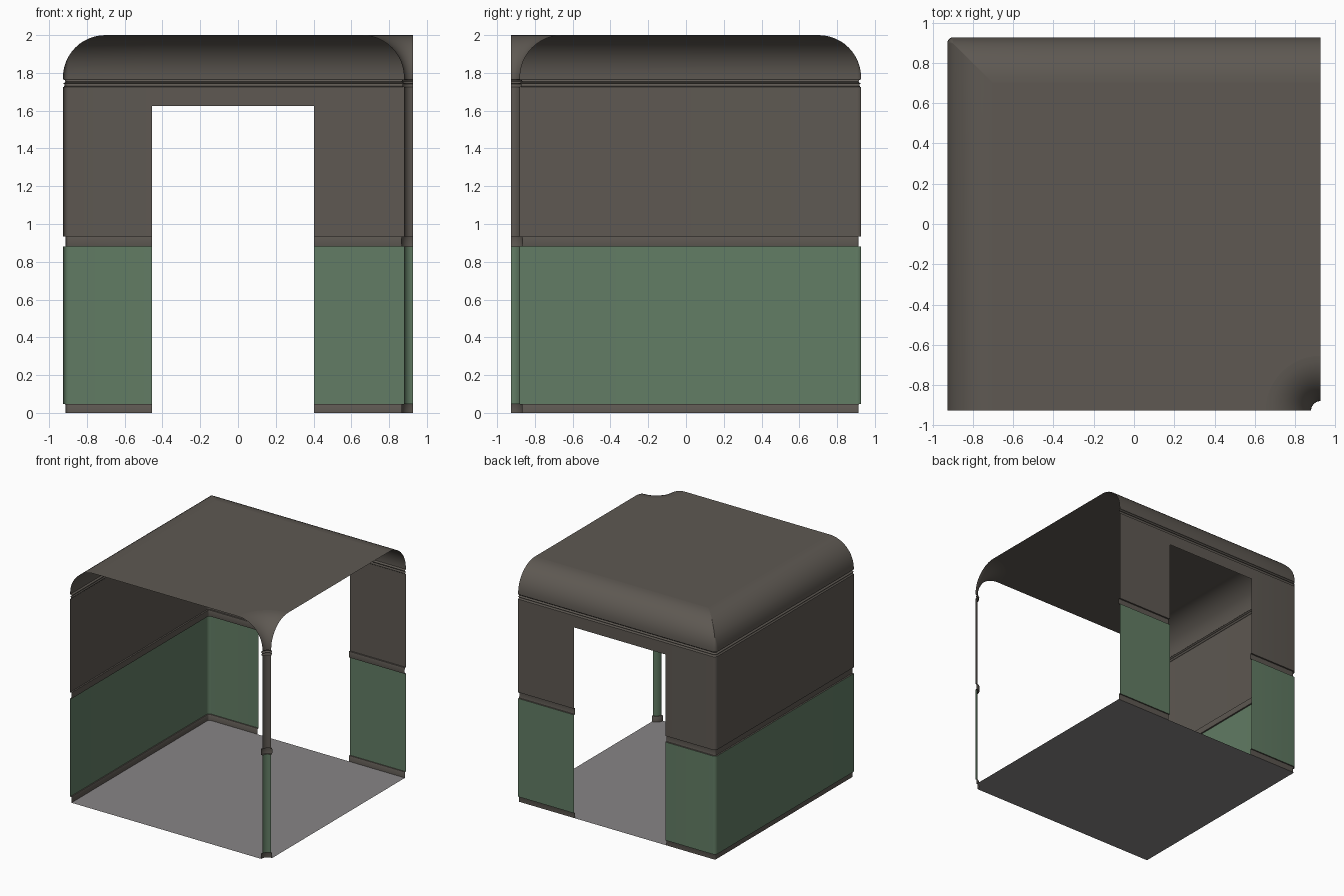
import bpy, bmesh, math

if "Cube" in bpy.data.objects:
    bpy.data.objects.remove(bpy.data.objects["Cube"])

H = 0.927          # half width of the room
POST_R = 0.048     # radius of the quarter-round corner post
CORNER_R = 0.03    # inner corner radius between the two walls
DOOR = (-0.455, 0.402, 1.625)   # x from, x to, top
COVE_R, COVE_Z = 0.225, 1.775   # ceiling cove
BASE = 0.013       # how far the trims stand off the wall


def material(name, rgb):
    m = bpy.data.materials.new(name)
    m.diffuse_color = (*rgb, 1)
    m.use_nodes = True
    m.node_tree.nodes["Principled BSDF"].inputs["Base Color"].default_value = m.diffuse_color
    return m


BROWN = material("warm grey brown", (0.112, 0.099, 0.085))
GREEN = material("muted green", (0.122, 0.203, 0.128))
GREY = material("floor grey", (0.245, 0.233, 0.236))


def wall_path(d):
    """Left wall, rounded corner, back wall, all moved inwards by d."""
    r = max(CORNER_R - d, 0.0005)
    cx, cy = -H + d + r, H - d - r
    pts = [(-H + d, -H)]
    for i in range(7):
        a = math.pi - i * math.pi / 12
        pts.append((cx + r * math.cos(a), cy + r * math.sin(a)))
    return pts + [(DOOR[0], H - d), (DOOR[1], H - d), (H, H - d)]


def post_path(d):
    """Quarter circle round the open front right corner."""
    r = POST_R + d
    return [(H + r * math.cos(a), -H + r * math.sin(a))
            for a in (math.pi / 2 + i * math.pi / 24 for i in range(13))]


def finish(bm, name, mat, smooth=True):
    me = bpy.data.meshes.new(name)
    bm.to_mesh(me)
    bm.free()
    ob = bpy.data.objects.new(name, me)
    bpy.context.collection.objects.link(ob)
    me.materials.append(mat)
    if smooth:
        bpy.ops.object.select_all(action='DESELECT')
        ob.select_set(True)
        bpy.context.view_layer.objects.active = ob
        bpy.ops.object.shade_smooth_by_angle(angle=math.radians(35))
    return ob


def sweep(name, path, profile, mat):
    """Carry a (offset, height) profile along a path, leaving out the doorway."""
    bm = bmesh.new()
    rows = [[bm.verts.new((x, y, z)) for x, y in path(d)] for d, z in profile]
    for lo, hi in zip(rows, rows[1:]):
        for i in range(len(lo) - 1):
            quad = [lo[i], lo[i + 1], hi[i + 1], hi[i]]
            x = sum(v.co.x for v in quad) / 4
            y = sum(v.co.y for v in quad) / 4
            z = sum(v.co.z for v in quad) / 4
            if y > 0.5 and DOOR[0] < x < DOOR[1] and z < DOOR[2]:
                continue
            bm.faces.new(quad)
    loose = [v for v in bm.verts if not v.link_faces]
    bmesh.ops.delete(bm, geom=loose, context='VERTS')
    finish(bm, name, mat)


def slab(name, d, z, mat, up):
    """Flat floor or ceiling sheet with the post corner cut away."""
    pts = [(-H + d, -H), (-H + d, H - d), (H, H - d)] + post_path(d)
    if up:
        pts.reverse()
    bm = bmesh.new()
    bm.faces.new([bm.verts.new((x, y, z)) for x, y in pts])
    bmesh.ops.triangulate(bm, faces=bm.faces[:])
    finish(bm, name, mat, smooth=False)


def bead(z0, z1, depth, n=6):
    """Half-round moulding profile."""
    mid, h = (z0 + z1) / 2, (z1 - z0) / 2
    return [(depth * math.sin(math.pi * i / n), mid - h * math.cos(math.pi * i / n))
            for i in range(n + 1)]


cove = [(0, 1.765)] + [(COVE_R * (1 - math.cos(a)), COVE_Z + COVE_R * math.sin(a))
                       for a in (i * math.pi / 24 for i in range(13))]

# Bands of the wall from the floor up
bands = [
    ("baseboard", [(BASE, 0), (BASE, 0.042), (0.010, 0.048), (0, 0.048)], BROWN),
    ("lower_panel", [(0, 0.048), (0, 0.882)], GREEN),
    ("chair_rail", [(0, 0.882), (BASE, 0.882), (0.015, 0.895), (0.015, 0.922),
                    (BASE, 0.934), (0, 0.934)], BROWN),
    ("upper_panel", [(0, 0.934), (0, DOOR[2]), (0, 1.725)], BROWN),
    ("picture_rail", bead(1.725, 1.745, 0.009) + bead(1.745, 1.765, 0.013)[1:], BROWN),
    ("cove", cove, BROWN),
]
for part, profile, mat in bands:
    sweep("wall_" + part, wall_path, profile, mat)
    sweep("post_" + part, post_path, profile, mat)

# Floor and ceiling
slab("floor", BASE, 0, GREY, True)
slab("ceiling", COVE_R, COVE_Z + COVE_R, BROWN, False)
